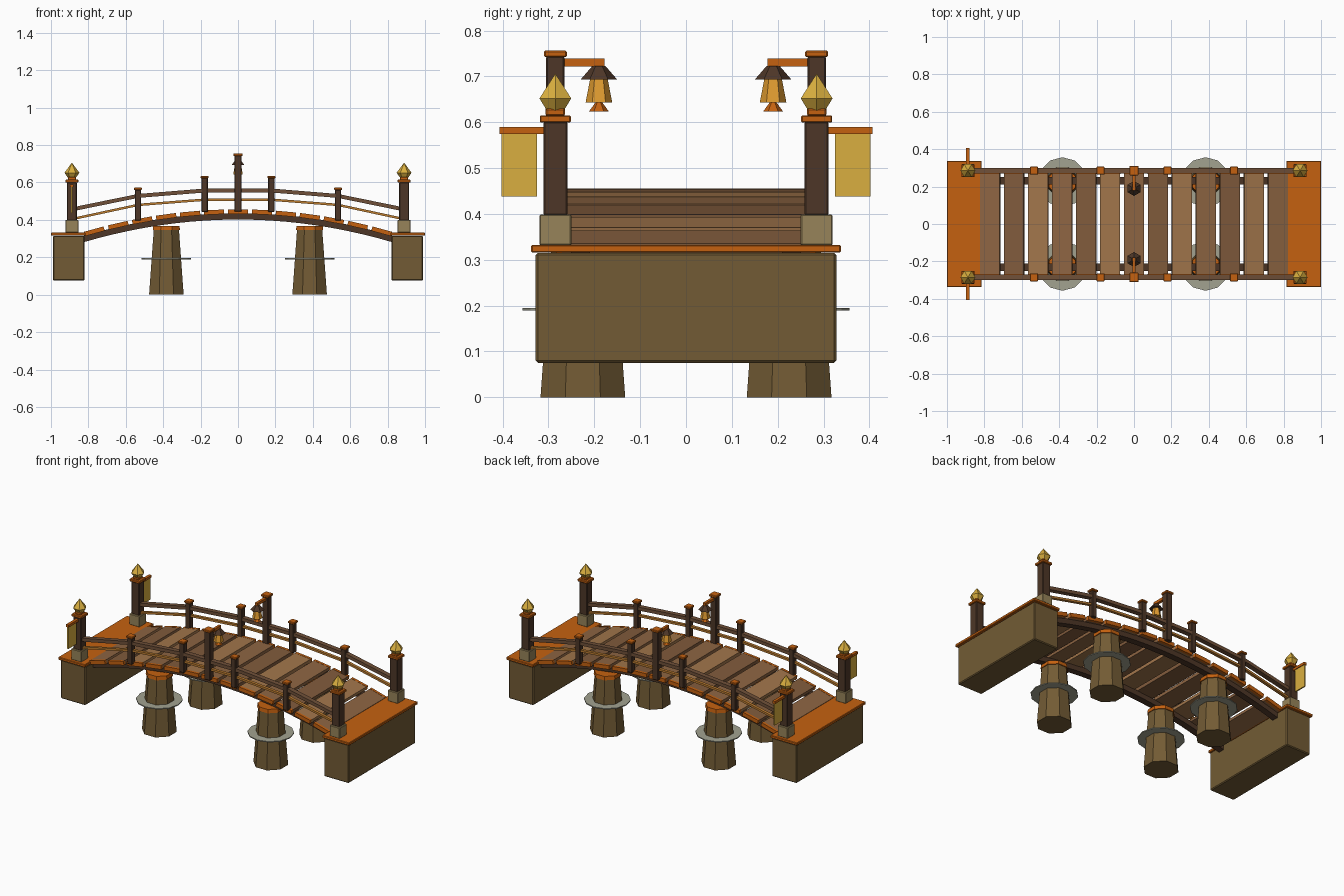
import bpy, bmesh, math
from mathutils import Matrix

if "Cube" in bpy.data.objects:
    bpy.data.objects.remove(bpy.data.objects["Cube"])

def material(name, r, g, b):
    m = bpy.data.materials.new(name)
    m.diffuse_color = (r, g, b, 1)
    m.use_nodes = True
    m.node_tree.nodes["Principled BSDF"].inputs["Base Color"].default_value = m.diffuse_color
    return m

ORANGE = material("orange_trim", 0.56, 0.12, 0.005)
DARK = material("dark_wood", 0.075, 0.037, 0.02)
RAIL = material("rail_wood", 0.16, 0.08, 0.04)
AMBER = material("amber_rail", 0.5, 0.2, 0.03)
STONE = material("earth_stone", 0.17, 0.105, 0.035)
PALE = material("pale_stone", 0.31, 0.23, 0.1)
GOLD = material("gold", 0.7, 0.43, 0.05)
GLOW = material("lantern_glow", 0.75, 0.33, 0.03)
WATER = material("ripple", 0.36, 0.36, 0.28)
PLANKS = [material("plank_" + n, *c) for n, c in (
    ("mid", (0.27, 0.13, 0.055)), ("dark", (0.22, 0.105, 0.045)), ("light", (0.36, 0.18, 0.07)))]

def finish(bm, name, mat):
    bmesh.ops.recalc_face_normals(bm, faces=bm.faces)
    me = bpy.data.meshes.new(name)
    bm.to_mesh(me)
    bm.free()
    me.materials.append(mat)
    ob = bpy.data.objects.new(name, me)
    bpy.context.collection.objects.link(ob)
    return ob

def box(name, mat, center, size, tilt=0, bevel=0.003):
    bm = bmesh.new()
    bmesh.ops.create_cube(bm, size=1)
    bmesh.ops.scale(bm, vec=size, verts=bm.verts)
    if bevel:
        bmesh.ops.bevel(bm, geom=bm.edges[:], offset=bevel, segments=1, affect='EDGES')
    bmesh.ops.transform(bm, matrix=Matrix.Translation(center) @ Matrix.Rotation(tilt, 4, 'Y'),
                        verts=bm.verts)
    return finish(bm, name, mat)

def lathe(name, mat, x, y, sides, profile, turn=0.0):
    """Stack of (radius, z) rings, closed at both ends."""
    bm = bmesh.new()
    rings = []
    for r, z in profile:
        rings.append([bm.verts.new((x + r * math.cos(turn + i * math.tau / sides),
                                    y + r * math.sin(turn + i * math.tau / sides), z))
                      for i in range(sides)])
    for a, b in zip(rings, rings[1:]):
        for i in range(sides):
            j = (i + 1) % sides
            bm.faces.new((a[i], a[j], b[j], b[i]))
    bm.faces.new(rings[0])
    bm.faces.new(rings[-1])
    bmesh.ops.remove_doubles(bm, verts=bm.verts, dist=0.0005)
    return finish(bm, name, mat)

def strip(name, mat, path, y, width, height):
    """Rectangular bar following (x, z) points."""
    bm = bmesh.new()
    rings = [[bm.verts.new((x, y + sy * width / 2, z + sz * height / 2))
              for sy, sz in ((-1, -1), (1, -1), (1, 1), (-1, 1))] for x, z in path]
    for a, b in zip(rings, rings[1:]):
        for i in range(4):
            j = (i + 1) % 4
            bm.faces.new((a[i], a[j], b[j], b[i]))
    bm.faces.new(rings[0])
    bm.faces.new(rings[-1])
    return finish(bm, name, mat)

def arch(x):
    return -0.178 * x * x

# deck planks with orange end trims
for i in range(-6, 7):
    x = i * 0.128
    z, tilt = 0.444 + arch(x), math.atan(0.356 * x)
    box("deck_plank", PLANKS[i % 3], (x, 0, z), (0.108, 0.54, 0.022), tilt, 0)
    for s in (-1, 1):
        box("plank_end_trim", ORANGE, (x, s * 0.276, z), (0.108, 0.016, 0.024), tilt, 0)

# abutments
for sx in (-1, 1):
    box("abutment", STONE, (sx * 0.905, 0, 0.195), (0.17, 0.656, 0.24), 0, 0.005)
    box("abutment_cap", ORANGE, (sx * 0.908, 0, 0.324), (0.184, 0.676, 0.017))

for sy in (-1, 1):
    y = sy * 0.285
    # arched beam under the deck
    strip("arched_beam", DARK, [(k * 0.083, 0.419 + arch(k * 0.083)) for k in range(-10, 11)],
          sy * 0.23, 0.04, 0.034)
    # handrails
    for name, mat, h, w, zs in (("top_rail", RAIL, 0.021, 0.03, (0.456, 0.528, 0.557)),
                                ("lower_rail", AMBER, 0.013, 0.018, (0.404, 0.480, 0.508))):
        half = list(zip((0.888, 0.535, 0.178), zs))
        strip(name, mat, [(-a, b) for a, b in half] + half[::-1], y, w, h)
    for sx in (-1, 1):
        # corner post with finial
        x = sx * 0.888
        box("post_base", PALE, (x, y, 0.365), (0.07, 0.07, 0.068))
        box("corner_post", DARK, (x, y, 0.499), (0.052, 0.052, 0.204))
        box("corner_post_cap", ORANGE, (x, y, 0.607), (0.068, 0.068, 0.016))
        box("finial_collar", ORANGE, (x, y, 0.622), (0.042, 0.042, 0.016))
        lathe("finial", GOLD, x, y, 6, [(0.014, 0.615), (0.04, 0.652), (0.0, 0.706)])
        # intermediate posts
        for px, top in ((0.535, 0.56), (0.178, 0.623)):
            low = 0.448 + arch(px)
            box("rail_post", DARK, (sx * px, y, (low + top) / 2), (0.033, 0.033, top - low))
            box("rail_post_cap", ORANGE, (sx * px, y, top + 0.006), (0.043, 0.043, 0.013))
        # tapered pier, cap and water ripple
        px, py, t = sx * 0.383, sy * 0.225, math.pi / 8
        lathe("pier", STONE, px, py, 8, [(0.1, 0), (0.073, 0.347)], t)
        lathe("pier_cap", ORANGE, px, py, 8, [(0.079, 0.345), (0.076, 0.368)], t)
        lathe("water_ripple", WATER, px, py, 12, [(0.132, 0.189), (0.132, 0.195)])
    # lantern post and arm
    box("lantern_post", DARK, (0, y, 0.594), (0.04, 0.04, 0.3))
    box("lantern_post_cap", ORANGE, (0, y, 0.749), (0.05, 0.05, 0.014))
    box("lantern_arm", ORANGE, (0, sy * 0.225, 0.73), (0.016, 0.094, 0.017), 0, 0)
    # lantern
    ly, t = sy * 0.19, math.pi / 2
    lathe("lantern_roof", DARK, 0, ly, 6, [(0.04, 0.693), (0.014, 0.723)], t)
    lathe("lantern_body", GLOW, 0, ly, 6, [(0.029, 0.643), (0.019, 0.695)], t)
    lathe("lantern_foot", ORANGE, 0, ly, 6, [(0.022, 0.623), (0.006, 0.645)], t)
    # banner on the left end
    box("banner_arm", ORANGE, (-0.888, sy * 0.357, 0.582), (0.018, 0.1, 0.015), 0, 0)
    box("banner_cloth", GOLD, (-0.888, sy * 0.364, 0.507), (0.008, 0.078, 0.138), 0, 0)
